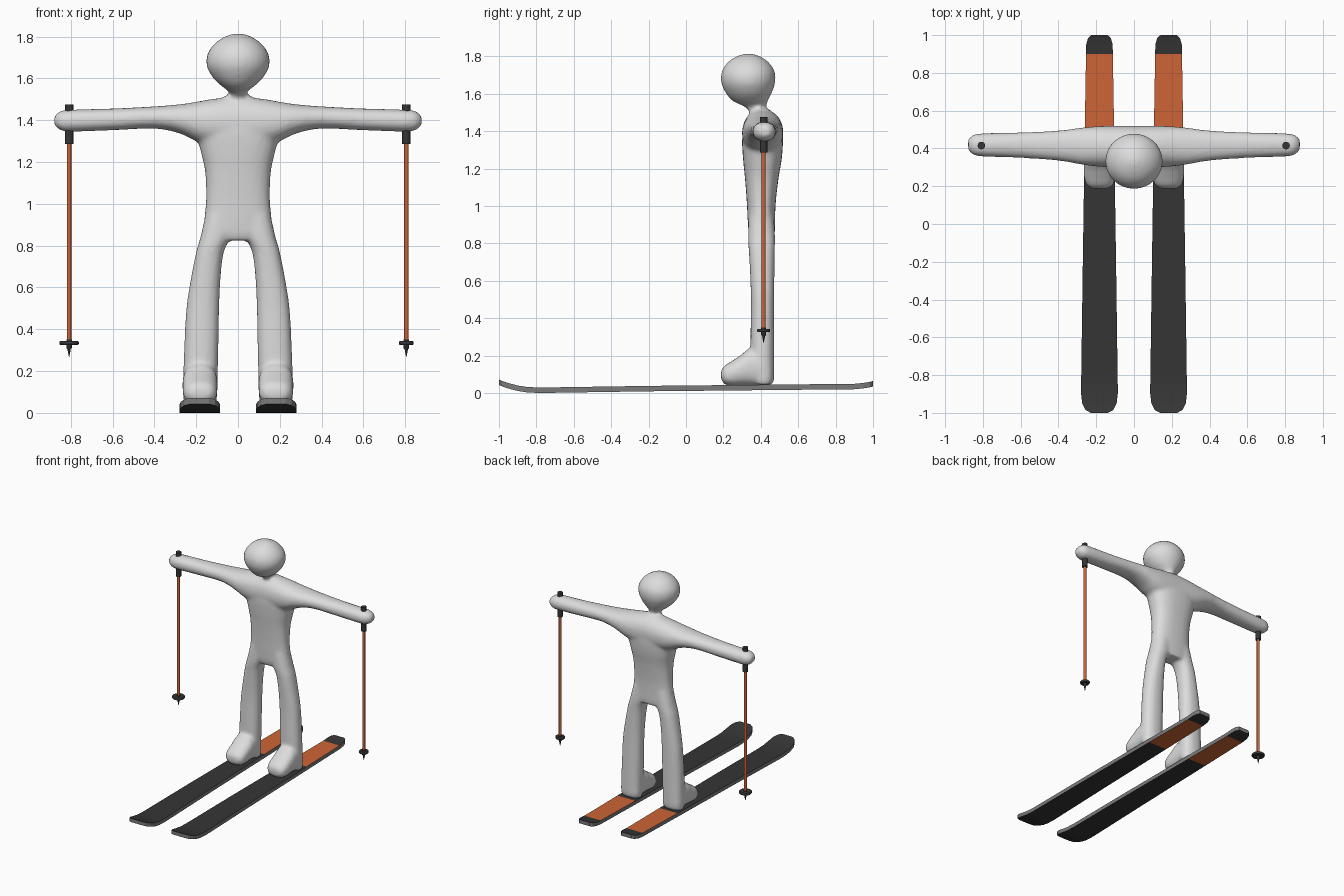
import bpy, bmesh, math
from mathutils import Vector

if "Cube" in bpy.data.objects:
    bpy.data.objects.remove(bpy.data.objects["Cube"])


def material(name, rgb):
    m = bpy.data.materials.new(name)
    m.diffuse_color = (*rgb, 1)
    m.use_nodes = True
    m.node_tree.nodes["Principled BSDF"].inputs["Base Color"].default_value = m.diffuse_color
    return m


BODY = material("pale_grey", (0.72, 0.72, 0.72))
ORANGE = material("orange", (0.62, 0.13, 0.037))
DARK = material("charcoal", (0.036, 0.036, 0.036))
EDGE = material("edge_grey", (0.2, 0.2, 0.2))


def make_object(name, bm, mats):
    bmesh.ops.recalc_face_normals(bm, faces=bm.faces)
    me = bpy.data.meshes.new(name)
    bm.to_mesh(me)
    bm.free()
    for m in mats:
        me.materials.append(m)
    ob = bpy.data.objects.new(name, me)
    bpy.context.collection.objects.link(ob)
    return ob


def smooth_rows(rows, steps=4):
    """Catmull-Rom interpolation of the loft sections."""
    out = []
    for i in range(len(rows) - 1):
        ps = [rows[max(i - 1, 0)], rows[i], rows[i + 1], rows[min(i + 2, len(rows) - 1)]]
        for k in range(steps):
            t = k / steps
            out.append([0.5 * (2 * b + (c - a) * t + (2 * a - 5 * b + 4 * c - d) * t * t
                               + (3 * b - a - 3 * c + d) * t ** 3) for a, b, c, d in zip(*ps)])
    return out + [list(rows[-1])]


def loft(bm, axis, rows, power=2.0, side=1, n=28):
    """Rows are (position, u0, u1, v0, v1) along the axis; u, v are the other two axes in order."""
    others = [i for i in range(3) if i != axis]
    rings = []
    for p, u0, u1, v0, v1 in smooth_rows(rows):
        ring = []
        for k in range(n):
            a = 2 * math.pi * k / n
            c, s = math.cos(a), math.sin(a)
            co = [0, 0, 0]
            co[axis] = p
            co[others[0]] = (u0 + u1) / 2 + (u1 - u0) / 2 * math.copysign(abs(c) ** (2 / power), c)
            co[others[1]] = (v0 + v1) / 2 + (v1 - v0) / 2 * math.copysign(abs(s) ** (2 / power), s)
            co[0] *= side
            ring.append(bm.verts.new(co))
        rings.append(ring)
    faces = [bm.faces.new(rings[0]), bm.faces.new(rings[-1])]
    for r, q in zip(rings, rings[1:]):
        faces += [bm.faces.new((r[k], r[(k + 1) % n], q[(k + 1) % n], q[k])) for k in range(n)]
    bmesh.ops.recalc_face_normals(bm, faces=faces)


# Body: torso, head, arms, legs and feet blended into one smooth skin
bm = bmesh.new()
torso = [(0.825, .12, .345, .47), (0.86, .16, .335, .475), (0.92, .162, .33, .476),
         (1.02, .153, .325, .48), (1.15, .157, .315, .495), (1.25, .178, .305, .512),
         (1.35, .20, .30, .518), (1.43, .19, .312, .505), (1.48, .14, .34, .475), (1.515, .06, .355, .45)]
loft(bm, 2, [(z, -h, h, y0, y1) for z, h, y0, y1 in torso], 2.5)
head = [(1.47, .07, .36, .46), (1.525, .036, .32, .43), (1.56, .075, .252, .437), (1.60, .118, .215, .457),
        (1.66, .15, .188, .477), (1.72, .145, .192, .474), (1.77, .108, .225, .44),
        (1.80, .062, .272, .395), (1.814, .02, .315, .35)]
loft(bm, 2, [(z, -h, h, y0, y1) for z, h, y0, y1 in head])
for side in (-1, 1):
    loft(bm, 0, [(0, .30, .52, 1.26, 1.515), (.12, .30, .52, 1.275, 1.502), (.2, .305, .517, 1.30, 1.488),
                 (.28, .315, .51, 1.337, 1.476), (.4, .335, .495, 1.36, 1.466),
                 (.6, .35, .485, 1.352, 1.456), (.8, .357, .48, 1.345, 1.45),
                 (.85, .367, .472, 1.353, 1.443), (.878, .39, .45, 1.375, 1.42)], 2.2, side)
    loft(bm, 2, [(.045, .108, .257, .37, .46), (.07, .1, .263, .355, .47), (.15, .098, .263, .345, .472),
                 (.3, .094, .258, .345, .472), (.5, .09, .247, .347, .472), (.65, .083, .224, .342, .473),
                 (.77, .068, .2, .335, .475), (.84, .035, .18, .332, .476),
                 (.95, .0, .155, .335, .47)], 2.3, side)
    loft(bm, 1, [(.46, .12, .245, .055, .14), (.42, .1, .263, .038, .22), (.34, .098, .265, .038, .235),
                 (.29, .098, .265, .038, .2), (.24, .1, .263, .038, .168),
                 (.205, .112, .25, .048, .145), (.187, .14, .225, .075, .118)], 2.4, side)
body = make_object("body", bm, [BODY])
rm = body.modifiers.new("blend", 'REMESH')
rm.mode = 'VOXEL'
rm.voxel_size = 0.012
rm.use_smooth_shade = True
sm = body.modifiers.new("soften", 'SMOOTH')
sm.factor = 0.5
sm.iterations = 6

# Skis: (y, half width, underside height), turned up at both ends
SKI = [(-1, .045, .043), (-.985, .073, .036), (-.95, .091, .024), (-.9, .097, .011), (-.85, .097, .003),
       (-.78, .096, 0), (-.2, .088, .009), (.2, .082, .013), (.48, .078, .016), (.9, .071, .02),
       (.95, .07, .025), (.985, .06, .031), (1, .043, .035)]
THICK = 0.029
for side, label in ((-1, "left"), (1, "right")):
    bm = bmesh.new()
    rings = []
    for y, h, z in SKI:
        rings.append([bm.verts.new((side * .183 + dx, y, zz)) for dx, zz in
                      ((-h, z), (h, z), (h, z + THICK), (-h, z + THICK))])
    for r, q in zip(rings, rings[1:]):
        for k in range(4):
            f = bm.faces.new((r[k], r[(k + 1) % 4], q[(k + 1) % 4], q[k]))
            y = f.calc_center_median().y
            if k % 2:
                f.material_index = 2            # side walls
            else:
                f.material_index = 1 if .48 < y < .9 else 0
    for r in (rings[0], rings[-1]):
        bm.faces.new(r).material_index = 2
    make_object(label + "_ski", bm, [DARK, ORANGE, EDGE])


def turned(name, x, profile, mat, n=16):
    """Solid of revolution around a vertical pole axis from (radius, z) points."""
    bm = bmesh.new()
    rings = [[bm.verts.new((x + r * math.cos(2 * math.pi * k / n), .415 + r * math.sin(2 * math.pi * k / n), z))
              for k in range(n)] for r, z in profile]
    for r, q in zip(rings, rings[1:]):
        for k in range(n):
            bm.faces.new((r[k], r[(k + 1) % n], q[(k + 1) % n], q[k])).smooth = True
    bm.faces.new(rings[0])
    bm.faces.new(rings[-1])
    for e in bm.edges:
        if len(e.link_faces) == 2 and e.calc_face_angle(0) > math.radians(35):
            e.smooth = False
    make_object(name, bm, [mat])


# Poles: shaft, grip through the hand, basket and spike (left basket is wider)
for x, label, basket in ((-.808, "left", .047), (.805, "right", .035)):
    turned(label + "_pole_shaft", x, [(.0105, .33), (.0105, 1.30)], ORANGE)
    turned(label + "_pole_grip", x, [(.02, 1.285), (.02, 1.475)], DARK)
    turned(label + "_pole_basket", x, [(basket * .9, .325), (basket, .33), (basket, .339), (basket * .9, .343)], DARK)
    turned(label + "_pole_spike", x, [(.001, .268), (.008, .305), (.013, .31), (.013, .35)], DARK)
